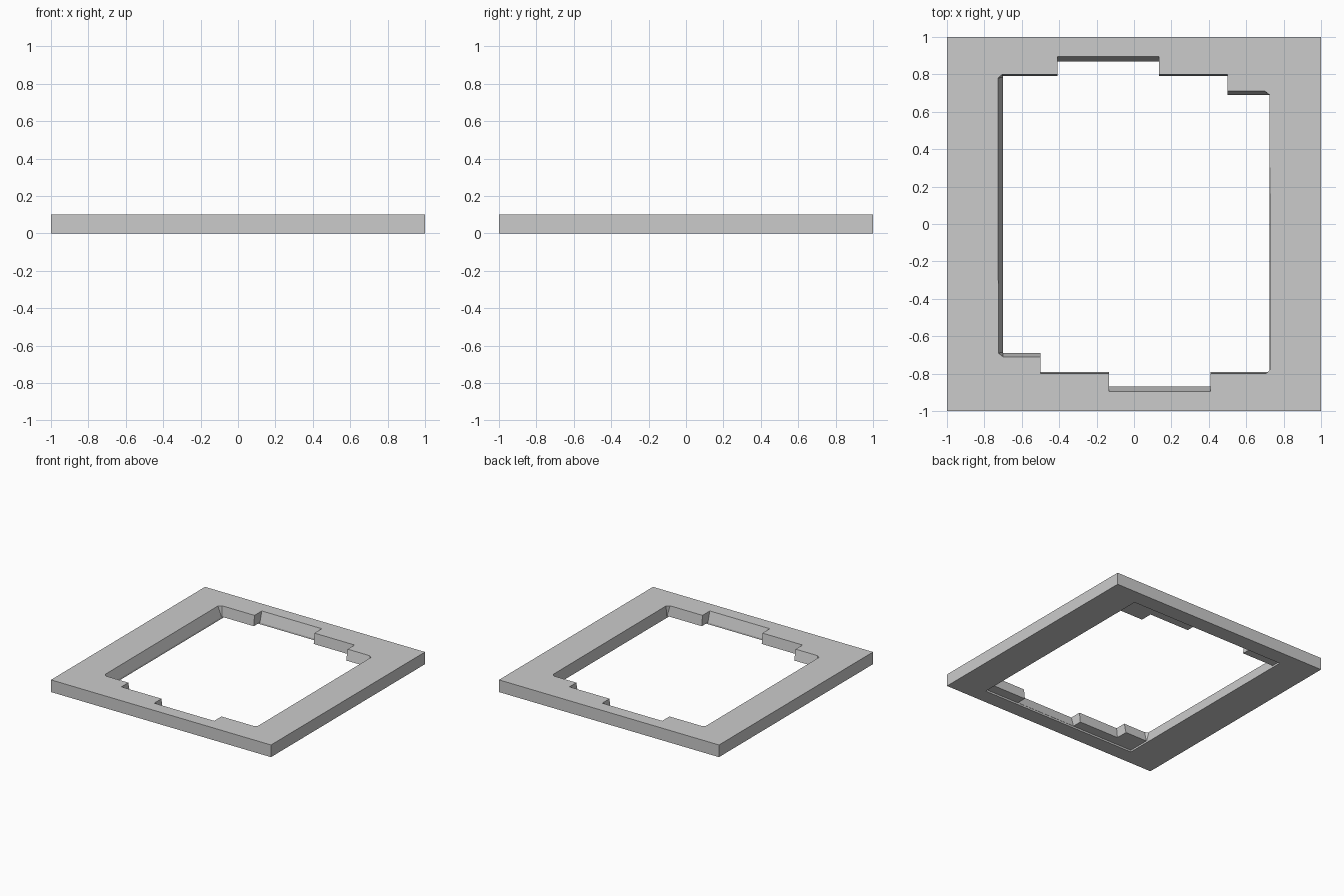
import bpy, bmesh

if "Cube" in bpy.data.objects:
    bpy.data.objects.remove(bpy.data.objects["Cube"])


def make_object(name, bm):
    bmesh.ops.recalc_face_normals(bm, faces=bm.faces)
    mesh = bpy.data.meshes.new(name)
    bm.to_mesh(mesh)
    bm.free()
    obj = bpy.data.objects.new(name, mesh)
    bpy.context.collection.objects.link(obj)
    return obj


def prism(name, lower, upper, z0, z1):
    """Solid between two matching outlines."""
    bm = bmesh.new()
    a = [bm.verts.new((x, y, z0)) for x, y in lower]
    b = [bm.verts.new((x, y, z1)) for x, y in upper]
    bm.faces.new(a)
    bm.faces.new(b)
    for i in range(len(a)):
        j = (i + 1) % len(a)
        bm.faces.new((a[i], a[j], b[j], b[i]))
    return make_object(name, bm)


def rect(x0, x1, y0, y1):
    return [(x0, y0), (x1, y0), (x1, y1), (x0, y1)]


def full_outline(half):
    """Back half plus the same half turned 180 degrees."""
    return half + [(-x, -y) for x, y in half]


# Square plate
square = rect(-1, 1, -1, 1)
plate = prism("frame_plate", square, square, 0, 0.1)

# Stepped opening: outline at the top face and at the underside recess
rim = full_outline([(-.728, .78), (-.705, .80), (-.41, .80), (-.41, .895),
                    (.135, .895), (.135, .80), (.5, .80), (.5, .71),
                    (.70, .71), (.725, .69)])
floor = full_outline([(-.70, .785), (-.70, .79), (-.41, .79), (-.41, .87),
                      (.135, .87), (.135, .79), (.5, .79), (.5, .69),
                      (.725, .69), (.725, .685)])
# The left wall slopes inward, the right wall stays upright
floor = [((.725 if x > 0 else -.70) if abs(x) > .69 else x, y) for x, y in floor]

RECESS = 0.015


def outline_at(z):
    t = (z - RECESS) / (0.1 - RECESS)
    return [(fx + t * (rx - fx), fy + t * (ry - fy))
            for (fx, fy), (rx, ry) in zip(floor, rim)]


opening = prism("opening_cutter", outline_at(.01), outline_at(.11), .01, .11)

# Shallow rectangular recess on the underside
pane = rect(-.70, .726, -.872, .872)
recess = prism("recess_cutter", pane, pane, -.05, RECESS)

for cutter in (opening, recess):
    mod = plate.modifiers.new(cutter.name, 'BOOLEAN')
    mod.operation = 'DIFFERENCE'
    mod.solver = 'EXACT'
    mod.object = cutter
    cutter.hide_render = True
    cutter.hide_set(True)
